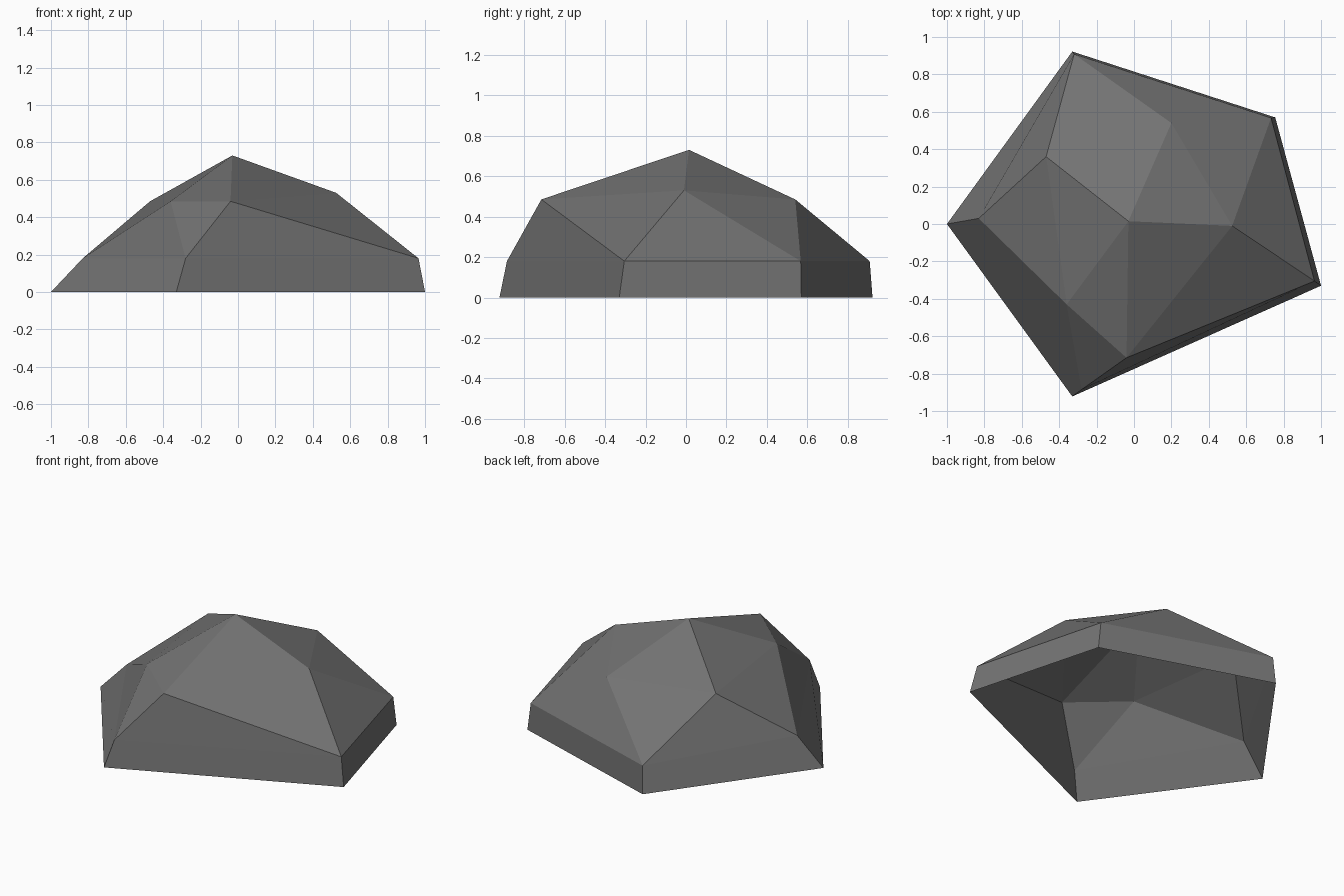
import bpy, bmesh

if "Cube" in bpy.data.objects:
    bpy.data.objects.remove(bpy.data.objects["Cube"])

# Faceted boulder: three five-sided rings and a peak, open underneath
base = [(-1.0, 0.0, 0), (-0.33, 0.922, 0), (0.755, 0.57, 0), (1.0, -0.33, 0), (-0.33, -0.922, 0)]
low = [(-0.83, 0.03, .18), (-0.32, 0.908, .18), (0.733, 0.567, .18), (0.965, -0.305, .18), (-0.28, -0.885, .18)]
mid = [(-0.47, 0.36, .485), (0.20, 0.54, .485), (0.525, -0.01, .53), (-0.04, -0.715, .485), (-0.36, -0.43, .485)]
peak = (-0.03, 0.015, 0.73)

bm = bmesh.new()
B, L, M = ([bm.verts.new(p) for p in ring] for ring in (base, low, mid))
top = bm.verts.new(peak)
for i in range(5):
    j = (i + 1) % 5
    bm.faces.new((B[j], B[i], L[i], L[j]))   # skirt
    bm.faces.new((L[j], L[i], M[i]))         # lower slope
    bm.faces.new((L[j], M[i], M[j]))         # upper slope
    bm.faces.new((M[j], M[i], top))          # cap
bmesh.ops.recalc_face_normals(bm, faces=bm.faces)
if sum(f.normal.z for f in bm.faces) < 0:
    bmesh.ops.reverse_faces(bm, faces=bm.faces)

mesh = bpy.data.meshes.new("boulder")
bm.to_mesh(mesh)
bm.free()

stone = bpy.data.materials.new("stone grey")
stone.diffuse_color = (0.17, 0.17, 0.17, 1)
stone.use_nodes = True
stone.node_tree.nodes["Principled BSDF"].inputs["Base Color"].default_value = stone.diffuse_color
mesh.materials.append(stone)
rock = bpy.data.objects.new("boulder", mesh)
bpy.context.collection.objects.link(rock)
